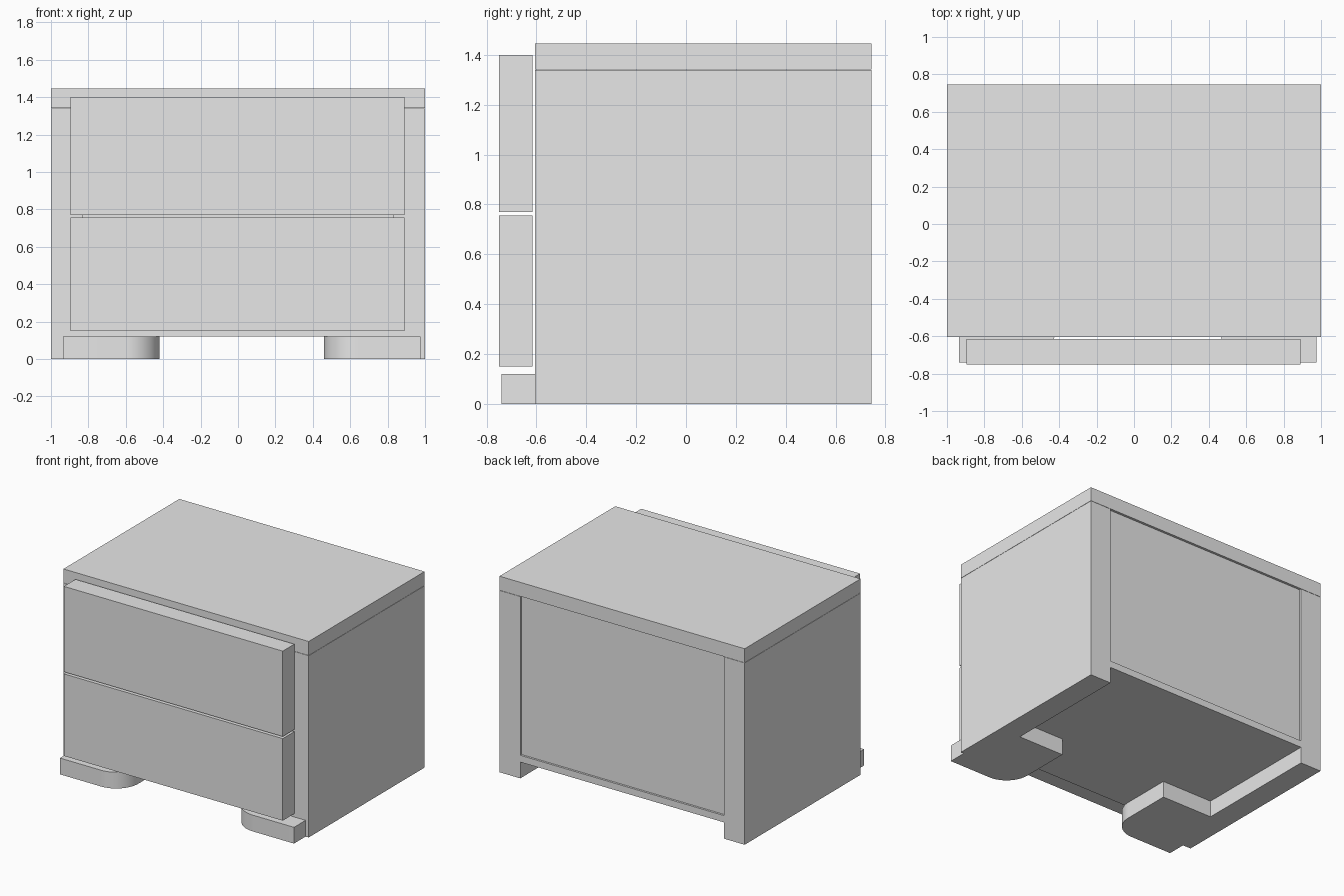
import bpy, bmesh, math
from mathutils import Vector

cube = bpy.data.objects.get("Cube")
if cube:
    bpy.data.objects.remove(cube, do_unlink=True)

grey = bpy.data.materials.new("light grey")
grey.use_nodes = True
grey.diffuse_color = (0.8, 0.8, 0.8, 1)
grey.node_tree.nodes["Principled BSDF"].inputs["Base Color"].default_value = (0.8, 0.8, 0.8, 1)


def finish(name, bm):
    bmesh.ops.recalc_face_normals(bm, faces=bm.faces)
    mesh = bpy.data.meshes.new(name)
    bm.to_mesh(mesh)
    bm.free()
    mesh.materials.append(grey)
    obj = bpy.data.objects.new(name, mesh)
    bpy.context.collection.objects.link(obj)
    return obj


def board(name, x, y, z):
    """Box spanning the given (min, max) ranges."""
    bm = bmesh.new()
    bmesh.ops.create_cube(bm, size=1)
    for v in bm.verts:
        v.co = Vector([lo + (c + 0.5) * (hi - lo) for c, (lo, hi) in zip(v.co, (x, y, z))])
    return finish(name, bm)


def foot(name, inner, outer, front=-0.74, back=-0.195, height=0.12, radius=0.18, steps=16):
    """Slab with its inner front corner rounded."""
    side = 1 if outer > inner else -1
    outline = [(outer, front), (outer, back), (inner, back)]
    for i in range(steps + 1):
        a = math.pi / 2 * i / steps
        outline.append((inner + side * radius * (1 - math.cos(a)),
                        front + radius * (1 - math.sin(a))))
    bm = bmesh.new()
    base = bm.faces.new([bm.verts.new((px, py, 0)) for px, py in outline])
    top = bmesh.ops.extrude_face_region(bm, geom=[base], use_keep_orig=True)
    for v in top["geom"]:
        if isinstance(v, bmesh.types.BMVert):
            v.co.z = height
    obj = finish(name, bm)
    bpy.ops.object.select_all(action="DESELECT")
    obj.select_set(True)
    bpy.context.view_layer.objects.active = obj
    bpy.ops.object.shade_smooth_by_angle(angle=math.radians(30))


# Carcass
depth = (-0.605, 0.745)
inside = (-0.83, 0.83)
board("top_board", (-1, 1), depth, (1.342, 1.445))
board("left_side_panel", (0.83, 1), depth, (0, 1.34))
board("right_side_panel", (-1, -0.83), depth, (0, 1.34))
board("bottom_board", inside, depth, (0.12, 0.17))
board("back_panel", inside, (0.70, 0.73), (0.17, 1.34))

# Drawer fronts standing just clear of the carcass
for name, z in (("lower_drawer_front", (0.15, 0.755)), ("upper_drawer_front", (0.77, 1.4))):
    board(name, (-0.895, 0.89), (-0.75, -0.615), z)

# Feet
foot("left_foot", 0.46, 0.975)
foot("right_foot", -0.42, -0.935)
